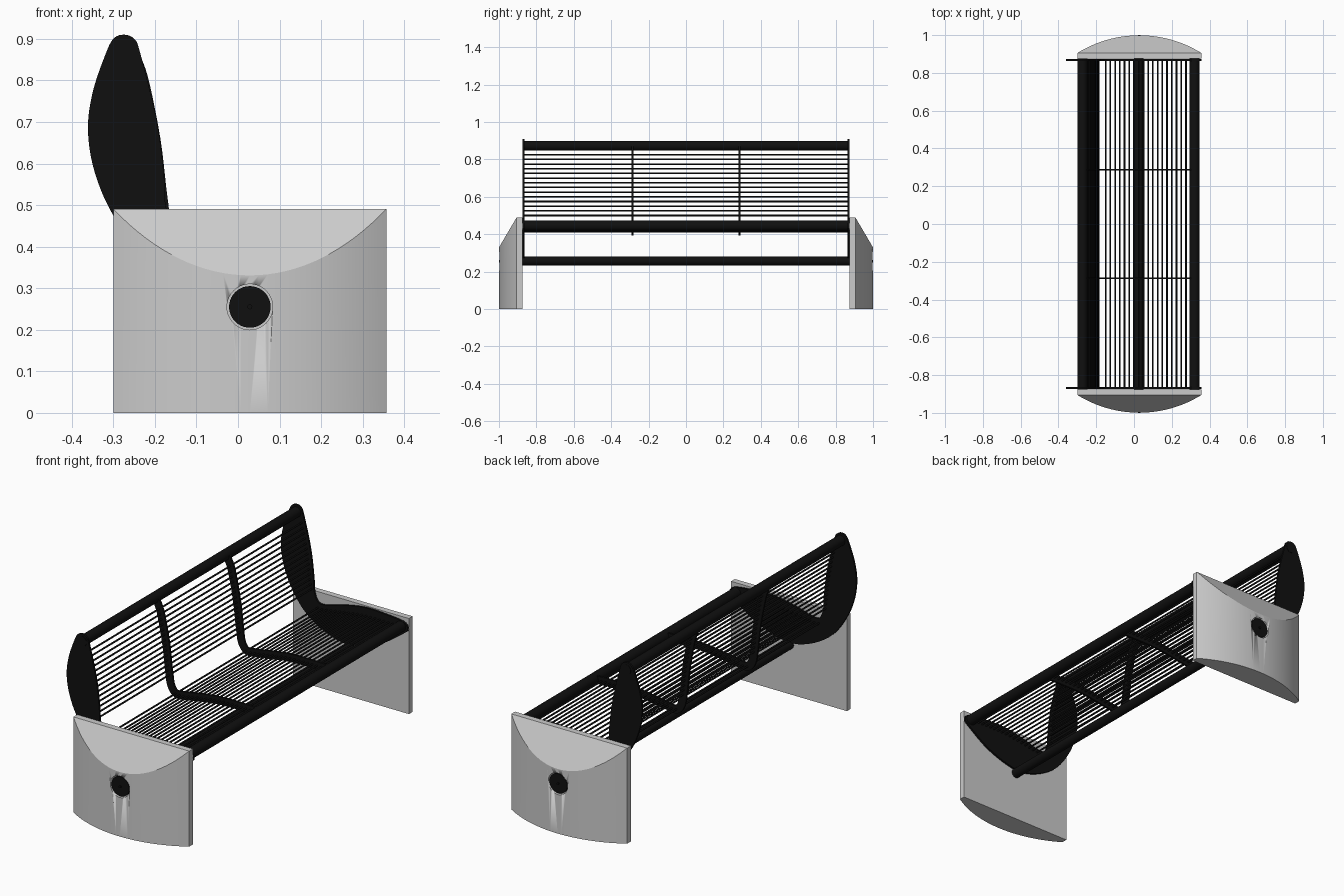
import bpy, bmesh, math
from mathutils import Vector

if "Cube" in bpy.data.objects:
    bpy.data.objects.remove(bpy.data.objects["Cube"])

black = bpy.data.materials.new("black_metal")
black.diffuse_color = (0.005, 0.005, 0.005, 1)
black.use_nodes = True
black.node_tree.nodes["Principled BSDF"].inputs["Base Color"].default_value = black.diffuse_color
CX = 0.0285  # centre of the concrete ends in x


def finish(bm, name, mat=None, angle=35):
    bmesh.ops.recalc_face_normals(bm, faces=bm.faces)
    me = bpy.data.meshes.new(name)
    bm.to_mesh(me)
    bm.free()
    ob = bpy.data.objects.new(name, me)
    bpy.context.collection.objects.link(ob)
    if mat:
        me.materials.append(mat)
    bpy.ops.object.select_all(action='DESELECT')
    ob.select_set(True)
    bpy.context.view_layer.objects.active = ob
    bpy.ops.object.shade_smooth_by_angle(angle=math.radians(angle))
    return ob


def spline(pts, closed, n=6):
    """Smooth Catmull-Rom curve through 2D points."""
    p = [Vector(q) for q in pts]
    m = len(p)
    get = (lambda i: p[i % m]) if closed else (lambda i: p[max(0, min(m - 1, i))])
    out = []
    for i in range(m if closed else m - 1):
        a, b, c, d = (get(i + k) for k in (-1, 0, 1, 2))
        for s in range(n):
            t = s / n
            out.append(0.5 * (2 * b + (c - a) * t + (2 * a - 5 * b + 4 * c - d) * t * t
                              + (3 * b - a - 3 * c + d) * t ** 3))
    if not closed:
        out.append(p[-1])
    return out


def extrude(bm, pts, direction):
    f = bm.faces.new([bm.verts.new(p) for p in pts])
    r = bmesh.ops.extrude_face_region(bm, geom=[f])
    verts = [v for v in r["geom"] if isinstance(v, bmesh.types.BMVert)]
    bmesh.ops.translate(bm, verts=verts, vec=direction)


def plate(name, outline, y, thick):
    bm = bmesh.new()
    extrude(bm, [(q[0], y - thick / 2, q[1]) for q in outline], (0, thick, 0))
    return finish(bm, name, black)


def rod(name, x, z, r, y0, y1, sides=24):
    bm = bmesh.new()
    ring = [2 * math.pi * i / sides for i in range(sides)]
    extrude(bm, [(x + r * math.cos(a), y0, z + r * math.sin(a)) for a in ring],
            (0, y1 - y0, 0))
    return finish(bm, name, black, 50)


def mirror_y(ob):
    m = ob.modifiers.new("mirror", 'MIRROR')
    m.use_axis = (False, True, False)


# Concrete ends: curved outer face, sloped cut on the top
half, y_in, y_side, y_out = 0.3285, 0.875, 0.905, 0.999
sag = y_out - y_side
R = (half ** 2 + sag ** 2) / (2 * sag)
amax = math.asin(half / R)
arc = [amax * (1 - 2 * i / 32) for i in range(33)]
bm = bmesh.new()
extrude(bm, [(CX - half, y_in, 0), (CX + half, y_in, 0)]
        + [(CX + R * math.sin(a), y_out - R + R * math.cos(a), 0) for a in arc],
        (0, 0, 0.49))
cut = bmesh.ops.bisect_plane(bm, geom=bm.verts[:] + bm.edges[:] + bm.faces[:],
                             plane_co=(0, y_side + 0.0005, 0.49), plane_no=(0, 0.16, sag),
                             clear_outer=True)
edges = [e for e in cut["geom_cut"] if isinstance(e, bmesh.types.BMEdge)]
bmesh.ops.holes_fill(bm, edges=[e for e in bm.edges if e.is_boundary])
block = finish(bm, "concrete_end", None, 30)

# Recess around the fixing cap
cutter = rod("recess_cutter", CX, 0.255, 0.055, 0.975, 1.1, 40)
cutter.hide_render = True
cutter.hide_viewport = True
b = block.modifiers.new("recess", 'BOOLEAN')
b.operation = 'DIFFERENCE'
b.object = cutter
mirror_y(block)

# Fixing caps and their small centre pins
mirror_y(rod("fixing_cap", CX, 0.255, 0.05, 0.97, 0.994, 40))
mirror_y(rod("cap_pin", CX, 0.255, 0.006, 0.98, 1.0, 12))

# Boomerang shaped side plates
outline = spline([(-.275, .91), (-.25, .9), (-.235, .865), (-.195, .7), (-.177, .56),
                  (-.174, .5), (-.155, .447), (-.11, .438), (0, .467), (.12, .486),
                  (.25, .481), (.325, .472), (.352, .458), (.357, .437), (.34, .415),
                  (.2, .322), (.03, .272), (-.1, .297), (-.22, .37), (-.3, .475),
                  (-.345, .58), (-.361, .68), (-.35, .77), (-.32, .86), (-.3, .9)], True)
mirror_y(plate("side_plate", outline, 0.868, 0.01))

# Main tubes
for name, x, z, r in (("top_tube", -.273, .873, .026), ("front_tube", .32, .445, .027),
                      ("lower_tube", .025, .256, .024)):
    rod(name, x, z, r, -0.875, 0.875)

# Seat and backrest line followed by ribs and rods
path = spline([(-.265, .87), (-.238, .81), (-.207, .66), (-.19, .52), (-.178, .45),
               (-.15, .415), (-.1, .417), (.1, .445), (.32, .445)], False, 8)
left, right = [], []
for i, p in enumerate(path):
    d = (path[min(i + 1, len(path) - 1)] - path[max(i - 1, 0)]).normalized()
    n = Vector((-d.y, d.x)) * 0.02
    left.append(p + n)
    right.append(p - n)
for y in (-0.287, 0.287):
    plate("inner_rib", left + right[::-1], y, 0.01)


def on_path(value, axis):
    """Other coordinate of the path where the given one equals value."""
    seg = zip(path, path[1:])
    for a, c in seg:
        if min(a[axis], c[axis]) <= value <= max(a[axis], c[axis]) and a[axis] != c[axis]:
            t = (value - a[axis]) / (c[axis] - a[axis])
            return a[1 - axis] + t * (c[1 - axis] - a[1 - axis])


# Thin backrest rods, then seat rods
for i in range(14):
    z = 0.5 + 0.025 * i
    rod("back_rod", on_path(z, 1), z, 0.0045, -0.868, 0.868, 10)
for i in range(18):
    x = -0.15 + 0.025 * i
    rod("seat_rod", x, on_path(x, 0), 0.0045, -0.868, 0.868, 10)
